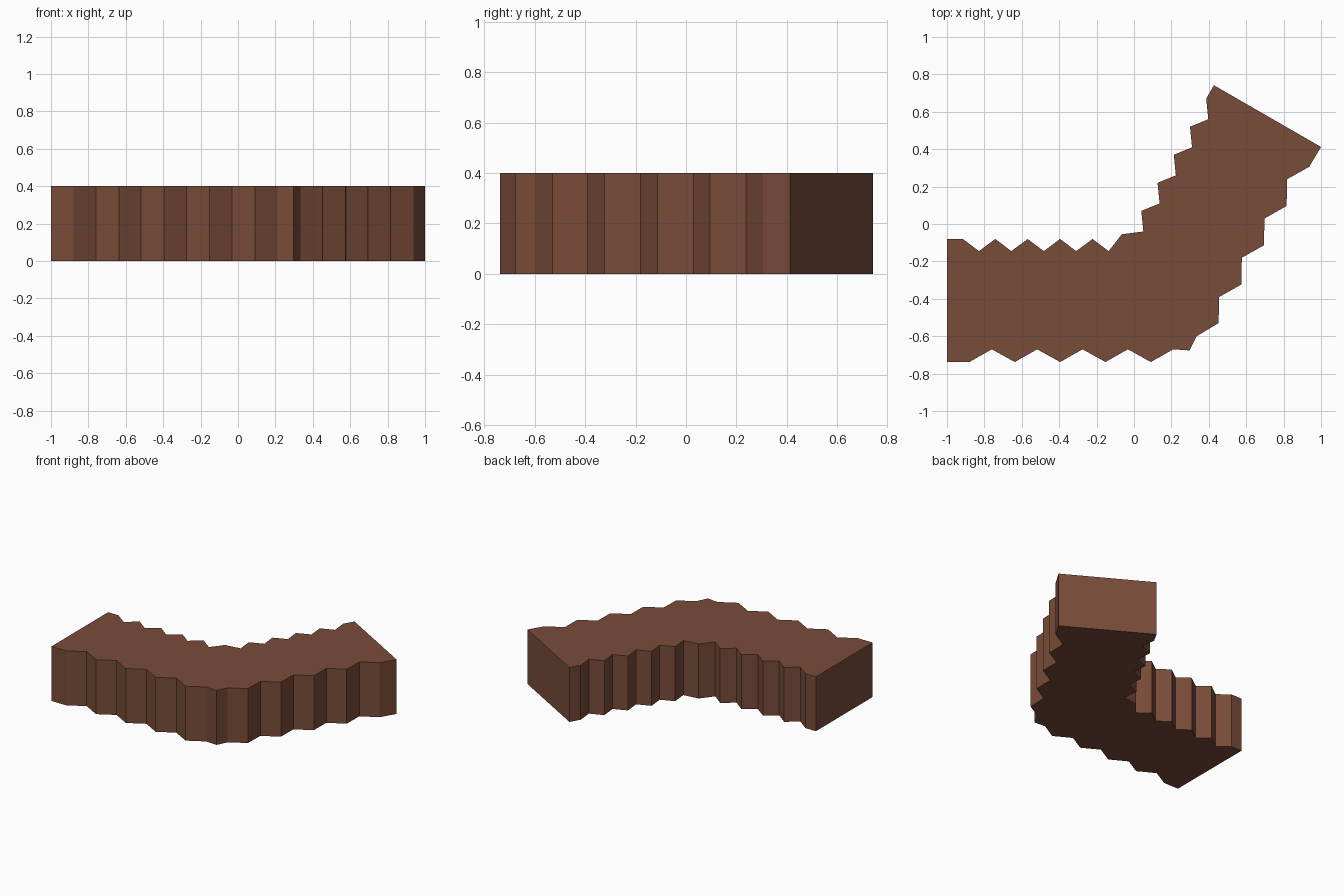
import bpy, bmesh
from mathutils import Vector

if "Cube" in bpy.data.objects:
    bpy.data.objects.remove(bpy.data.objects["Cube"])

HEIGHT = 0.4

def zigzag(a, b, step, count):
    """Alternate points a, b, each pair shifted along by step."""
    a, b, step = Vector(a), Vector(b), Vector(step)
    pts = []
    for i in range(count):
        pts += [a + step * i, b + step * i]
    return pts

# outline seen from above: a bent wall with saw-toothed long sides
outline = [Vector((-1.0, -0.08))]
# inner side, straight leg
outline += zigzag((-0.915, -0.08), (-0.829, -0.145), (0.1733, 0), 5)
# inner corner and angled leg
outline += [Vector((-0.065, -0.055))]
outline += zigzag((0.05, -0.04), (0.039, 0.07), (0.0868, 0.15), 5)
# far end
outline += [Vector((0.427, 0.742)), Vector((1.0, 0.412))]
# outer side, angled leg
outline += zigzag((0.937, 0.306), (0.818, 0.239), (-0.1208, -0.2098), 4)
outline += [Vector((0.452, -0.53)), Vector((0.335, -0.60))]
# outer corner and straight leg
outline += [Vector((0.297, -0.676))]
outline += zigzag((0.21, -0.67), (0.09, -0.738), (-0.2425, 0), 5)
outline += [Vector((-1.0, -0.738))]

brown = bpy.data.materials.new("brown")
brown.diffuse_color = (0.19, 0.072, 0.041, 1)
brown.use_nodes = True
brown.node_tree.nodes["Principled BSDF"].inputs["Base Color"].default_value = brown.diffuse_color

# extrude the outline into a solid block
bm = bmesh.new()
base = bm.faces.new([bm.verts.new((p.x, p.y, 0)) for p in outline])
ext = bmesh.ops.extrude_face_region(bm, geom=[base])
top = [v for v in ext["geom"] if isinstance(v, bmesh.types.BMVert)]
bmesh.ops.translate(bm, verts=top, vec=(0, 0, HEIGHT))
bmesh.ops.recalc_face_normals(bm, faces=bm.faces)
mesh = bpy.data.meshes.new("bent_wall")
bm.to_mesh(mesh)
bm.free()
mesh.materials.append(brown)
wall = bpy.data.objects.new("bent_wall", mesh)
bpy.context.collection.objects.link(wall)
